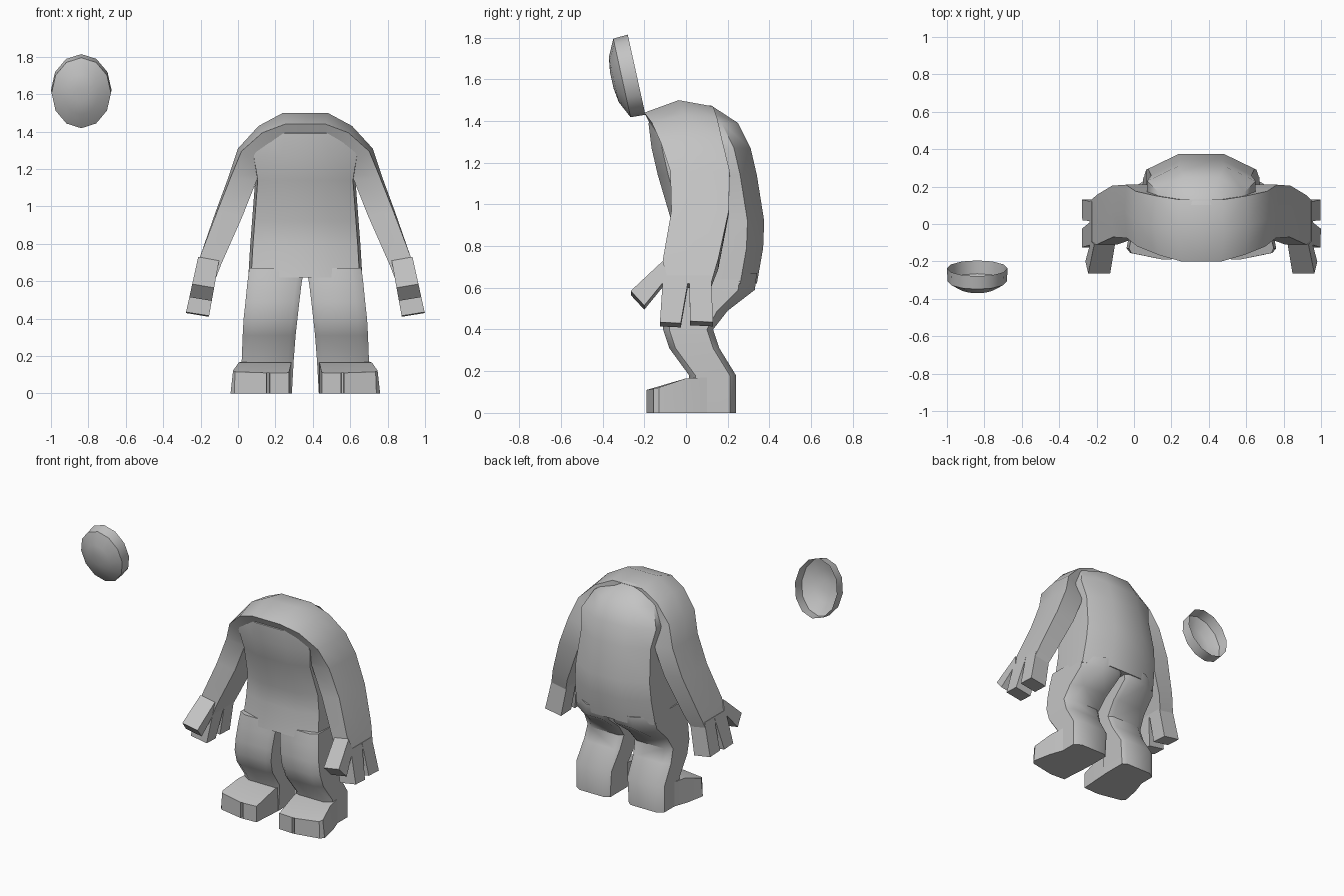
import bpy, bmesh, math
from mathutils import Vector

if "Cube" in bpy.data.objects:
    bpy.data.objects.remove(bpy.data.objects["Cube"])

CX = 0.36  # symmetry line of the figure
grey = bpy.data.materials.new("plain_grey")
grey.diffuse_color = (0.55, 0.55, 0.55, 1)
grey.use_nodes = True
grey.node_tree.nodes["Principled BSDF"].inputs["Base Color"].default_value = grey.diffuse_color


def lerp(a, b, t):
    return a + (b - a) * t


def finish(name, bm, loc, mirror=False, angle=40):
    bmesh.ops.recalc_face_normals(bm, faces=bm.faces)
    if mirror:  # drop caps lying on the symmetry plane
        mid = [f for f in bm.faces if all(abs(v.co.x) < 1e-4 for v in f.verts)]
        bmesh.ops.delete(bm, geom=mid, context='FACES')
    me = bpy.data.meshes.new(name)
    bm.to_mesh(me)
    bm.free()
    me.materials.append(grey)
    ob = bpy.data.objects.new(name, me)
    ob.location = loc
    bpy.context.collection.objects.link(ob)
    bpy.ops.object.select_all(action='DESELECT')
    ob.select_set(True)
    bpy.context.view_layer.objects.active = ob
    bpy.ops.object.shade_smooth_by_angle(angle=math.radians(angle))
    if mirror:
        m = ob.modifiers.new("mirror", 'MIRROR')
        m.use_axis[0] = True
    return ob


def loft(bm, rings, cap_start=True, cap_end=True):
    vs = [[bm.verts.new(p) for p in r] for r in rings]
    n = len(vs[0])
    for a, b in zip(vs, vs[1:]):
        for i in range(n):
            j = (i + 1) % n
            bm.faces.new((a[i], a[j], b[j], b[i]))
    if cap_start:
        bm.faces.new(vs[0])
    if cap_end:
        bm.faces.new(vs[-1])


# Torso: z, half width, front y, back y
bm = bmesh.new()
rings = []
for z, w, yf, yb in [(1.475, .10, -.10, .12), (1.39, .23, -.18, .25),
                     (1.27, .29, -.165, .31), (1.14, .268, -.135, .34),
                     (.92, .285, -.07, .375), (.79, .295, -.07, .37),
                     (.62, .305, -.095, .34)]:
    half = [(.45 * w, yf), (w * .95, yf + .05), (w, lerp(yf, yb, .5)),
            (w, yb - .08), (.42 * w, yb)]
    pts = half + [(-x, y) for x, y in reversed(half)]
    rings.append([(x, y, z) for x, y in pts])
loft(bm, rings)
finish("torso", bm, (CX, 0, 0))

# Shoulder arch running down into the arms:
# outer (x, z), inner (x, z), front y, inner front y, back y, edge drop
bm = bmesh.new()
rings = []
for (uo, zo), (ui, zi), yf, yfi, yb, d in [
        ((0, 1.5), (0, 1.3), -.2, -.13, .13, .3),
        ((.12, 1.5), (.08, 1.3), -.2, -.13, .13, .3),
        ((.25, 1.43), (.15, 1.25), -.165, -.10, .15, .2),
        ((.36, 1.31), (.21, 1.18), -.12, -.08, .175, .12),
        ((.41, 1.16), (.26, 1.14), -.075, -.07, .21, .08),
        ((.48, .97), (.335, .95), -.07, -.07, .205, .05),
        ((.56, .74), (.45, .69), -.11, -.11, .155, 0),
        ((.597, .62), (.485, .60), -.11, -.11, .12, 0)]:
    rings.append([
        (lerp(uo, ui, d), yf, lerp(zo, zi, d)),
        (uo, lerp(yf, yb, .5), zo),
        (lerp(uo, ui, d * .5), yb, lerp(zo, zi, d * .5)),
        (ui, yb, zi), (ui, yfi, zi)])
loft(bm, rings)
finish("shoulders_and_arms", bm, (CX, 0, 0), True)

# Three blunt fingers per hand, as (y, z) outlines given arm thickness
fingers = {
    "front_finger": [(-.11, .73), (-.265, .585), (-.2, .515), (-.09, .65)],
    "middle_finger": [(-.11, .66), (-.125, .435), (-.025, .43), (.015, .66)],
    "back_finger": [(.015, .66), (.02, .44), (.13, .435), (.12, .66)]}
for name, outline in fingers.items():
    bm = bmesh.new()
    outer = [(.597 + (.62 - z) * .22, y, z) for y, z in outline]
    inner = [(.485 + (.6 - z) * .18, y, z - .02) for y, z in outline]
    loft(bm, [outer, inner])
    finish(name, bm, (CX, 0, 0), True)

# Legs: z, inner x, outer x, front y, back y, back corner
bm = bmesh.new()
rings = []
for z, ui, uo, yf, yb, c in [
        (.67, .005, .30, -.085, .34, .08), (.59, .02, .31, -.10, .33, .08),
        (.49, .032, .32, -.112, .20, .05), (.40, .042, .33, -.11, .13, .03),
        (.31, .052, .335, -.08, .16, .03), (.18, .062, .34, .015, .24, .03),
        (0, .072, .34, .015, .24, .03)]:
    rings.append([(ui, yf + .02, z), (ui + .03, yf, z), (uo - .05, yf, z),
                  (uo, yf + .03, z), (uo, yb - c, z), (uo - c * 1.6, yb, z),
                  (ui + .03, yb, z), (ui, yb - .02, z)])
loft(bm, rings)
finish("legs", bm, (CX, 0, 0), True)

# Feet: notched plan, top rising toward the ankle
plan = [(.072, .1), (.075, 0), (.088, -.185), (.19, -.19), (.193, -.13),
        (.205, -.13), (.208, -.19), (.38, -.155), (.40, -.13),
        (.375, 0), (.34, .1)]
bm = bmesh.new()
bottom = [(x, y, 0) for x, y in plan]
top = []
for x, y in plan:
    t = min(1, max(0, (y + .19) / .2))
    top.append((lerp(x, min(x, .355), t), y, lerp(.11, .17, t * t * .5 + t * .5)))
loft(bm, [bottom, top])
bmesh.ops.triangulate(bm, faces=[f for f in bm.faces if len(f.verts) > 4])
finish("feet", bm, (CX, 0, 0), True)

# Separate hollow oval cup, open at the back and tilted
bm = bmesh.new()
n = 12
centre = Vector((0, -.237, 1.622))
up = Vector((0, -.215, .976))
out = Vector((0, -.976, -.215))
rings = []
for r, depth in [(1, 0), (.98, .072), (.56, .112), (.2, .122)]:
    rings.append([centre + out * depth + up * (.197 * r * math.cos(a))
                  + Vector((.162 * r * math.sin(a), 0, 0))
                  for a in (2 * math.pi * i / n for i in range(n))])
loft(bm, rings, cap_start=False)
finish("oval_cup", bm, (-.838, 0, 0), angle=50)
